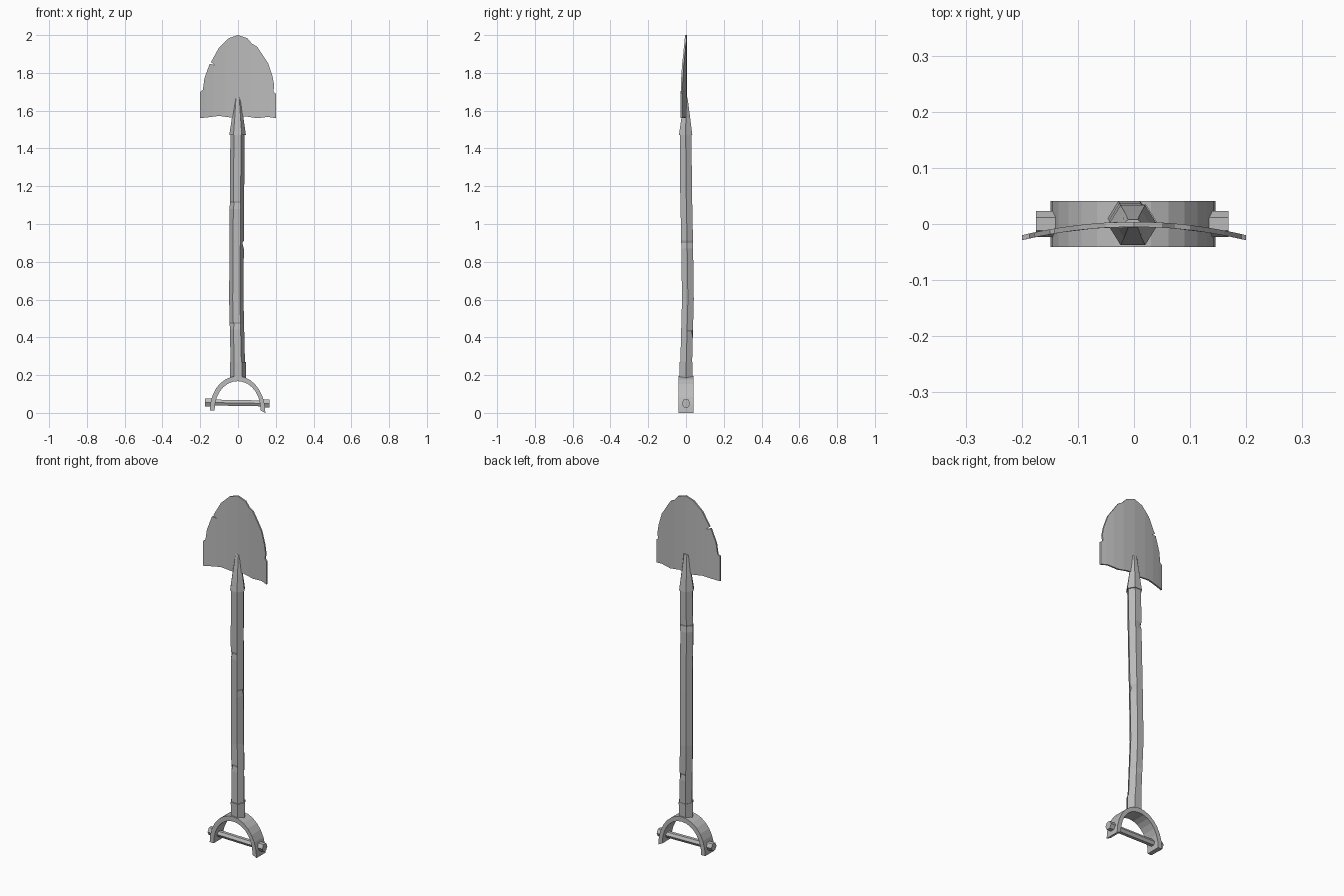
import bpy, bmesh, math
from mathutils import Vector

cube = bpy.data.objects.get("Cube")
if cube:
    bpy.data.objects.remove(cube)

grey = bpy.data.materials.new("plain grey")
grey.use_nodes = True
COLOUR = (0.5, 0.5, 0.5, 1)
grey.diffuse_color = COLOUR
grey.node_tree.nodes["Principled BSDF"].inputs["Base Color"].default_value = COLOUR


def finish(bm, name):
    bmesh.ops.recalc_face_normals(bm, faces=bm.faces)
    mesh = bpy.data.meshes.new(name)
    bm.to_mesh(mesh)
    bm.free()
    mesh.materials.append(grey)
    obj = bpy.data.objects.new(name, mesh)
    bpy.context.collection.objects.link(obj)
    return obj


def skin(bm, rings):
    """Bridge closed rings of points and cap both ends."""
    loops = [[bm.verts.new(p) for p in ring] for ring in rings]
    n = len(loops[0])
    for a, b in zip(loops, loops[1:]):
        for i in range(n):
            j = (i + 1) % n
            bm.faces.new((a[i], a[j], b[j], b[i]))
    bm.faces.new(loops[0])
    bm.faces.new(loops[-1])


def hex_ring(centre, rx, ry, axis="z"):
    pts = []
    for i in range(6):
        a = math.tau * i / 6
        u, v = rx * math.cos(a), ry * math.sin(a)
        offset = (u, v, 0) if axis == "z" else (0, u, v)
        pts.append(Vector(centre) + Vector(offset))
    return pts


# Wooden shaft: a slightly bowed hexagonal pole with a few chipped edges
bow = [(0.22, 0, 0), (0.6, -0.009, 0.01), (0.9, -0.007, 0.006),
       (1.2, -0.005, 0), (1.5, -0.002, -0.002)]
chips = {0.47: 4, 0.43: 1, 0.9: 0, 1.11: 4, 1.27: 2}


def shaft_centre(z):
    for (z0, x0, y0), (z1, x1, y1) in zip(bow, bow[1:]):
        if z <= z1:
            t = (z - z0) / (z1 - z0)
            return Vector((x0 + t * (x1 - x0), y0 + t * (y1 - y0), z))


levels = {b[0] for b in bow} | set(chips)
levels |= {z + d for z in chips for d in (-0.03, 0.012)}
rings = []
for z in sorted(levels):
    c = shaft_centre(z)
    ring = hex_ring(c, 0.038, 0.036)
    if z in chips:
        k = chips[z]
        ring[k] = ring[k].lerp(c, 0.22)
    rings.append(ring)
bm = bmesh.new()
skin(bm, rings)
finish(bm, "shaft")

# Tapered socket that grips the blade on both sides
bm = bmesh.new()
skin(bm, [hex_ring((-0.002, -0.002, 1.47), 0.044, 0.041),
          hex_ring((-0.002, -0.001, 1.56), 0.031, 0.027),
          hex_ring((-0.002, 0.001, 1.67), 0.017, 0.008)])
finish(bm, "blade_socket")

# Collar at the grip end
bm = bmesh.new()
skin(bm, [hex_ring((0, 0, 0.185), 0.042, 0.038),
          hex_ring((0, 0, 0.27), 0.043, 0.04)])
finish(bm, "grip_collar")

# Blade: worn outline, sliced into columns, then curved across its width
outline = [(-0.2, 1.56), (-0.1, 1.572), (-0.04, 1.564), (0.04, 1.57),
           (0.1, 1.56), (0.16, 1.567), (0.2, 1.56), (0.2, 1.69),
           (0.187, 1.70), (0.192, 1.73), (0.183, 1.78), (0.16, 1.85),
           (0.1, 1.94), (0.073, 1.955), (0.05, 1.983), (0, 2.0),
           (-0.05, 1.983), (-0.1, 1.935), (-0.143, 1.857),
           (-0.124, 1.842), (-0.15, 1.848), (-0.178, 1.77),
           (-0.186, 1.71), (-0.2, 1.70)]
bm = bmesh.new()
bm.faces.new([bm.verts.new((x, 0, z)) for x, z in outline])
for x in (-0.17, -0.13, -0.07, 0, 0.07, 0.13, 0.17):
    bmesh.ops.bisect_plane(bm, geom=bm.verts[:] + bm.edges[:] + bm.faces[:],
                           plane_co=(x, 0, 0), plane_no=(1, 0, 0), dist=1e-5)
for v in bm.verts:
    v.co.y = 0.004 - 0.6 * v.co.x ** 2
front = bm.faces[:]
back = bmesh.ops.extrude_face_region(bm, geom=front, use_keep_orig=True)
for v in back["geom"]:
    if isinstance(v, bmesh.types.BMVert):
        v.co.y -= 0.009
finish(bm, "blade")

# Arched yoke: a flat strap swept over a half ellipse
bm = bmesh.new()
rings = []
for i in range(15):
    a = math.pi * i / 14
    c, s = math.cos(a), math.sin(a)
    outer = (0.147 * c - 0.002, 0.012 * c * c * (c < 0) + 0.195 * s)
    inner = (0.122 * c - 0.002, 0.012 * c * c + 0.168 * s)
    rings.append([(outer[0], -0.041, outer[1]), (outer[0], 0.041, outer[1]),
                  (inner[0], 0.041, inner[1]), (inner[0], -0.041, inner[1])])
skin(bm, rings)
finish(bm, "grip_yoke")

# Crossbar with a bolt head at each end
bm = bmesh.new()
skin(bm, [hex_ring((-0.15, 0, 0.055), 0.018, 0.018, "x"),
          hex_ring((0.15, 0, 0.05), 0.018, 0.018, "x")])
finish(bm, "grip_bar")
for name, x0, x1, z in (("right_bolt", -0.175, -0.13, 0.055),
                        ("left_bolt", 0.125, 0.168, 0.05)):
    bm = bmesh.new()
    skin(bm, [hex_ring((x, 0, z), 0.023, 0.024, "x") for x in (x0, x1)])
    finish(bm, name)
